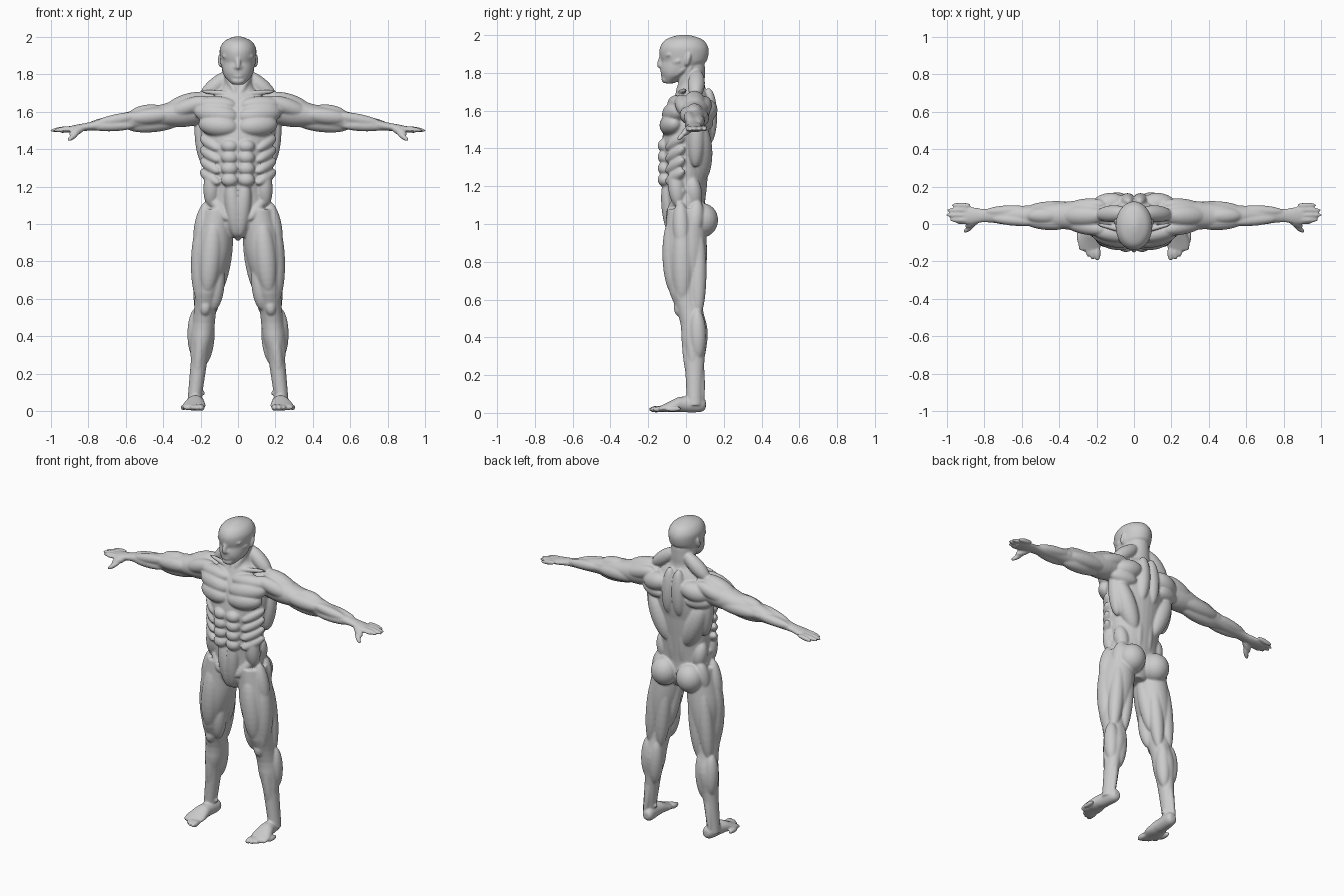
import bpy
import bmesh
import math
from mathutils import Matrix, Vector

old = bpy.data.objects.get("Cube")
if old:
    bpy.data.objects.remove(old)

# Shared muscle thicknesses, from tendon to buttock
THIN, SLIM, LEAN, FIRM, THICK, HUGE = .014, .02, .03, .045, .06, .085
SIDES = 32
bm = bmesh.new()


# Places on the body and along the bones of the left side
def spot(z, out=0, front=0, back=0):
    return Vector((out, back - front, z))


def spine(z):
    return spot(z, back=.03 * min(max(z * 4 - 5.6, 0), 1))


def head(z):
    return spot(z, front=.01 + .7 * max(0, 1.86 - z))


def leg(z, out=0, front=0, back=0):
    knee_bend = min(max((.62 - z) * 6, 0), 1)
    return spot(z, .24 - .12 * z + out, front, back + .045 * knee_bend)


def foot(y):
    return Vector((.225 - .1 * y, y, min(.045, .055 + .25 * y)))


def arm(x, front=0, back=0, up=0):
    return spot(1.64 - .15 * x + up, x, front, back + .045)


def muscle(start, end, radius):
    """Round muscle belly stretched from start to end."""
    along = end - start
    matrix = (Matrix.Translation((start + end) / 2)
              @ along.to_track_quat("Z", "Y").to_matrix().to_4x4()
              @ Matrix.Diagonal((radius, radius, along.length / 2, 1)))
    bmesh.ops.create_uvsphere(bm, u_segments=24, v_segments=16, radius=1, matrix=matrix)


def smooth_rows(rows, steps=4):
    """Catmull-Rom interpolation between section rows."""
    rows = [Vector(row) for row in rows]
    result = []
    for i in range(len(rows) - 1):
        a, b, c = rows[max(i - 1, 0)], rows[i], rows[i + 1]
        d = rows[min(i + 2, len(rows) - 1)]
        for step in range(steps):
            t = step / steps
            result.append(b + (c - a) * (t / 2) + (a * 2 - b * 5 + c * 4 - d) * (t * t / 2)
                          + (b * 3 - a - c * 3 + d) * (t ** 3 / 2))
    return result + [rows[-1]]


def loft(bone, wide_axis, deep_axis, sections):
    """Oval sections (place, wide, deep) centred on a bone."""
    wide_axis, deep_axis = Vector(wide_axis), Vector(deep_axis)
    rings = []
    for place, wide, deep in smooth_rows(sections.values()):
        ring = []
        for i in range(SIDES):
            angle = math.tau * i / SIDES
            offset = wide_axis * wide * math.cos(angle) + deep_axis * deep * math.sin(angle)
            ring.append(bm.verts.new(bone(place) + offset))
        rings.append(ring)
    faces = [bm.faces.new(rings[0]), bm.faces.new(rings[-1])]
    for low, high in zip(rings, rings[1:]):
        for i in range(SIDES):
            j = (i + 1) % SIDES
            faces.append(bm.faces.new((low[i], low[j], high[j], high[i])))
    bmesh.ops.recalc_face_normals(bm, faces=faces)


X, Y, Z = (1, 0, 0), (0, 1, 0), (0, 0, 1)

# Base volumes
loft(spine, X, Y, {
    "crotch": (.93, .06, .07), "seat": (1, .15, .1), "hips": (1.1, .17, .1),
    "waist": (1.2, .16, .11), "ribs": (1.4, .18, .13), "chest": (1.5, .2, .13),
    "armpits": (1.6, .19, .12), "shoulders": (1.68, .14, .09),
    "collar": (1.73, .085, .07), "neck": (1.78, .075, .07), "nape": (1.84, .07, .07)})
loft(head, X, Y, {
    "chin": (1.745, .03, .03), "jaw": (1.78, .065, .06), "mouth": (1.81, .08, .09),
    "cheeks": (1.85, .09, .115), "temples": (1.9, .097, .13), "forehead": (1.94, .096, .126),
    "crown": (1.975, .074, .1), "dome": (1.995, .035, .05), "top": (2.002, .01, .01)})
loft(leg, X, Y, {
    "hip": (1.08, .08, .1), "groin": (.9, .1, .11), "thigh": (.8, .095, .11),
    "low thigh": (.7, .075, .1), "knee": (.55, .06, .07), "calf": (.4, .06, .07),
    "shin": (.3, .046, .055), "ankle": (.15, .04, .045), "heel": (.04, .036, .042)})
loft(foot, X, Z, {
    "heel": (.105, .02, .02), "ankle": (.08, .036, .04), "arch": (0, .042, .042),
    "instep": (-.05, .052, .037), "ball": (-.1, .062, .024), "toe root": (-.14, .055, .015)})
loft(arm, Y, Z, {
    "shoulder": (.14, .07, .07), "deltoid": (.28, .08, .08), "upper arm": (.4, .07, .06),
    "biceps": (.48, .062, .06), "elbow": (.58, .05, .048), "forearm": (.7, .044, .034),
    "wrist": (.8, .036, .022), "palm": (.87, .046, .019), "knuckles": (.945, .045, .012)})

# Toes, fingers and thumb
for i in range(5):
    out, front = .196 + i * .024, .197 - i * i * .0055
    muscle(spot(.022, out, front - .085), spot(.018, out, front), .018 - i * .001)
for i, tip in enumerate((.985, 1.005, 1, .975)):
    back = .022 + i * .026
    muscle(spot(1.515, .87, back=back), spot(1.498, tip, back=back), THIN)
muscle(spot(1.515, out=.82, back=.03), spot(1.475, out=.9, front=.015), SLIM)
muscle(spot(1.49, out=.85), spot(1.445, out=.91, front=.045), THIN)

FACE = {
    "brow": (spot(1.893, front=.125), spot(1.895, out=.085, front=.085), THIN),
    "nose": (spot(1.91, front=.12), spot(1.825, front=.148), THIN),
    "nostril": (spot(1.838, front=.135), spot(1.836, out=.024, front=.12), THIN),
    "cheekbone": (spot(1.845, out=.025, front=.1), spot(1.865, out=.094, front=.03), SLIM),
    "upper lip": (spot(1.81, out=-.03, front=.115), spot(1.81, out=.03, front=.115), SLIM),
    "lower lip": (spot(1.79, out=-.03, front=.12), spot(1.79, out=.03, front=.12), THIN),
    "chin": (spot(1.765, out=-.035, front=.11), spot(1.765, out=.035, front=.11), SLIM),
    "jaw corner": (spot(1.765, out=.03, front=.1), spot(1.83, out=.08), SLIM),
    "ear": (spot(1.835, out=.092), spot(1.905, out=.097, back=.02), THIN),
    "neck cord": (spot(1.69, out=.01, front=.05), spot(1.84, out=.075, back=.03), SLIM),
}
CHEST = {
    "collar bone": (spot(1.69, out=.01, front=.045), spot(1.71, out=.2), THIN),
    "upper pectoral": (spot(1.635, out=.01, front=.07), spot(1.64, out=.23, front=.03), FIRM),
    "middle pectoral": (spot(1.57, front=.09), spot(1.6, out=.23, front=.035), THICK),
    "lower pectoral": (spot(1.515, front=.1), spot(1.535, out=.21, front=.055), THICK),
    "lower abdomen": (spot(1.25, out=.04, front=.1), spot(.93, out=.01, front=.07), FIRM),
    "groin": (spot(1.02, front=.06), spot(.91, front=.03), LEAN),
    "flank": (spot(1.3, out=.135, front=.06), spot(1.09, out=.145, front=.04), FIRM),
    "hip crest": (spot(1.19, out=.17, front=.01), spot(1.02, out=.06, front=.1), LEAN),
}
REAR = {
    "neck trapezius": (spot(1.81, out=.03, back=.06), spot(1.67, out=.2, back=.05), FIRM),
    "back trapezius": (spot(1.72, out=.03, back=.12), spot(1.42, out=.04, back=.12), FIRM),
    "shoulder blade": (spot(1.62, out=.05, back=.125), spot(1.58, out=.23, back=.085), THICK),
    "blade edge": (spot(1.53, out=.08, back=.12), spot(1.55, out=.25, back=.07), FIRM),
    "upper latissimus": (spot(1.6, out=.2, back=.06), spot(1.3, out=.17, back=.05), FIRM),
    "lower latissimus": (spot(1.53, out=.19, back=.08), spot(1.22, out=.06, back=.08), THICK),
    "spine column": (spot(1.45, out=.04, back=.09), spot(1.08, out=.035, back=.08), LEAN),
    "waist": (spot(1.25, out=.14, back=.03), spot(1.08, out=.12, back=.05), FIRM),
    "buttock": (spot(1.11, out=.085, back=.09), spot(.93, out=.095, back=.08), HUGE),
    "side buttock": (spot(1.13, out=.14, back=.06), spot(.93, out=.17, back=.04), FIRM),
}
LEG = {
    "hip tensor": (leg(1.12, out=.06, front=.03), leg(.85, out=.075, front=.02), FIRM),
    "outer thigh": (leg(1.03, out=.07, front=.02), leg(.57, out=.025, front=.03), THICK),
    "front thigh": (leg(1.04, out=.01, front=.07), leg(.62, front=.06), THICK),
    "inner knee": (leg(.8, out=-.04, front=.04), leg(.54, out=-.045, front=.04), FIRM),
    "outer knee": (leg(.75, out=.04, front=.05), leg(.56, out=.03, front=.04), LEAN),
    "adductor": (leg(1, out=-.07), leg(.62, out=-.055, back=.03), FIRM),
    "outer hamstring": (leg(.98, out=.045, back=.065), leg(.5, out=.03, back=.03), FIRM),
    "inner hamstring": (leg(.98, out=-.03, back=.06), leg(.5, out=-.04, back=.03), FIRM),
    "tailor muscle": (leg(1.08, out=.05, front=.06), leg(.72, out=-.07, front=.02), LEAN),
    "kneecap": (leg(.6, front=.045), leg(.51, front=.06), LEAN),
    "shin": (leg(.53, out=.01, front=.03), leg(.15, front=.02), LEAN),
    "outer shin": (leg(.52, out=.04, front=.01), leg(.18, out=.01), LEAN),
    "outer calf": (leg(.55, out=.05, back=.04), leg(.28, out=.02, back=.02), FIRM),
    "inner calf": (leg(.55, out=-.015, back=.05), leg(.25, out=-.03, back=.02), FIRM),
    "heel tendon": (leg(.33, back=.03), leg(.03, back=.04), SLIM),
    "ankle": (leg(.1, out=-.053), leg(.085, out=.04), SLIM),
}
ARM = {
    "front shoulder": (arm(.15, front=.08, up=.05), arm(.38, front=.03), FIRM),
    "middle shoulder": (arm(.15, up=.06), arm(.4, up=.01), THICK),
    "rear shoulder": (arm(.15, back=.06, up=.04), arm(.38, back=.03), FIRM),
    "biceps": (arm(.33, front=.04), arm(.59, front=.025, up=.01), FIRM),
    "arm ridge": (arm(.38, up=.02), arm(.58, up=.03), FIRM),
    "long triceps": (arm(.27, back=.035, up=-.03), arm(.58, back=.03), FIRM),
    "under triceps": (arm(.3, up=-.045), arm(.6, up=-.03), FIRM),
    "elbow": (arm(.54, back=.04), arm(.61, back=.03), SLIM),
    "forearm ridge": (arm(.5, front=.035, up=.02), arm(.77, front=.015, up=.01), LEAN),
    "forearm flexor": (arm(.54, front=.03, up=-.03), arm(.8, front=.01), LEAN),
    "forearm extensor": (arm(.54, back=.03), arm(.8, back=.02, up=.01), LEAN),
}
for region in (FACE, CHEST, REAR, LEG, ARM):
    for shape in region.values():
        muscle(*shape)

# Abdominal blocks and rib muscles
for i in range(4):
    z = 1.415 - i * .06
    muscle(spot(z, front=.118), spot(z, out=.09, front=.108), .037)
    muscle(spot(z + .05, out=.2, front=.01), spot(z - .02, out=.1, front=.105), LEAN)

# Clay skin
clay = bpy.data.materials.new("grey clay")
clay.use_nodes = True
colour = (.6, .6, .6, 1)
clay.diffuse_color = colour
clay.node_tree.nodes["Principled BSDF"].inputs["Base Color"].default_value = colour

# Mirror, fuse and soften into one continuous figure
mesh = bpy.data.meshes.new("muscular_figure")
bm.to_mesh(mesh)
bm.free()
mesh.materials.append(clay)
figure = bpy.data.objects.new("muscular_figure", mesh)
bpy.context.collection.objects.link(figure)
mirror = figure.modifiers.new("mirror", "MIRROR")
mirror.use_mirror_merge = False
fuse = figure.modifiers.new("fuse", "REMESH")
fuse.mode = "VOXEL"
fuse.voxel_size = .006
fuse.use_smooth_shade = True
soften = figure.modifiers.new("soften", "SMOOTH")
soften.factor = .5
soften.iterations = 5
